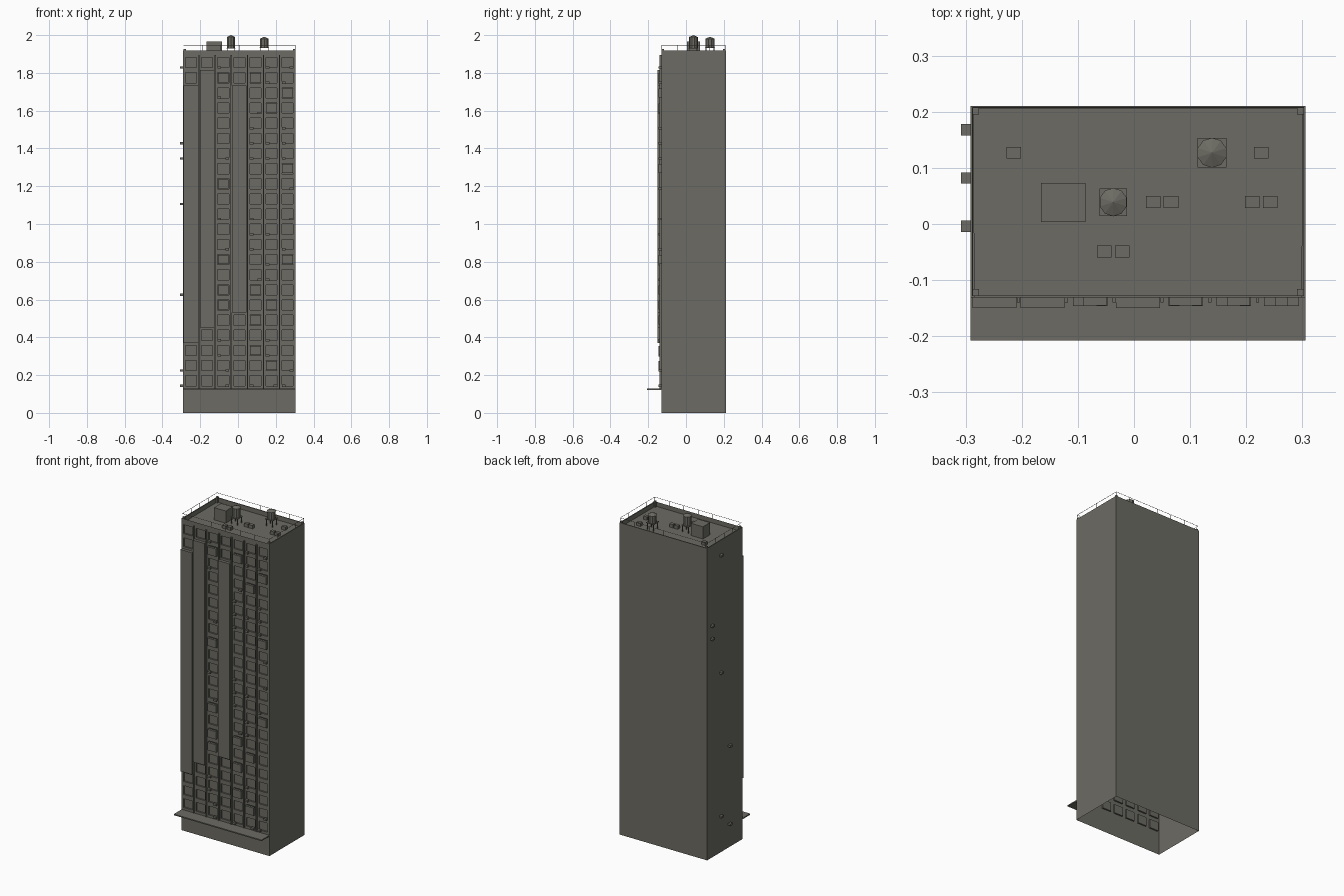
import bpy, bmesh, math
from mathutils import Matrix, Vector

if "Cube" in bpy.data.objects:
    bpy.data.objects.remove(bpy.data.objects["Cube"])

X0, X1, Y0, Y1 = -0.291, 0.3054, -0.131, 0.2105
TOP, ROOF = 1.918, 1.89
BASE, FLOOR, FLOORS, BAYS = 0.13, 0.0802, 22, 7
BAY = (X1 - X0) / BAYS

concrete = bpy.data.materials.new("dark_concrete")
concrete.diffuse_color = (0.15, 0.146, 0.125, 1)
concrete.use_nodes = True
concrete.node_tree.nodes["Principled BSDF"].inputs["Base Color"].default_value = concrete.diffuse_color


def finish(bm, name):
    me = bpy.data.meshes.new(name)
    bm.to_mesh(me)
    bm.free()
    me.materials.append(concrete)
    ob = bpy.data.objects.new(name, me)
    bpy.context.collection.objects.link(ob)
    return ob


def box(bm, x0, x1, y0, y1, z0, z1):
    m = Matrix.Translation(((x0 + x1) / 2, (y0 + y1) / 2, (z0 + z1) / 2))
    m = m @ Matrix.Diagonal((x1 - x0, y1 - y0, z1 - z0, 1))
    return bmesh.ops.create_cube(bm, size=1, matrix=m)["verts"]


def boxes(name, items):
    bm = bmesh.new()
    for b in items:
        box(bm, *b)
    return finish(bm, name)


def bay_x(i):
    return X0 + BAY * (i + 0.5)


def floor_z(k):
    return BASE + FLOOR * (k + 0.5)


# Tower shell: open underneath and at the front, sunken roof inside a parapet
bm = bmesh.new()
box(bm, X0, X1, Y0, Y1, 0, TOP)
bm.normal_update()
bmesh.ops.delete(bm, geom=[f for f in bm.faces if f.normal.z < -.9 or f.normal.y < -.9],
                 context='FACES_ONLY')
roof = [f for f in bm.faces if f.normal.z > .9]
bmesh.ops.inset_region(bm, faces=roof, thickness=0.007)
r = bmesh.ops.extrude_discrete_faces(bm, faces=roof)
bmesh.ops.translate(bm, verts=r["faces"][0].verts, vec=(0, 0, ROOF - TOP))
finish(bm, "tower_shell")

# Enclosed shafts: bay -> first and last floor line
SHAFTS = {0: (3, 20), 1: (4, 21), 3: (5, 20)}

# Front wall with recessed windows
bm = bmesh.new()


def quad(x0, x1, z0, z1):
    return bm.faces.new([bm.verts.new((x, Y0, z)) for x, z in
                         ((x0, z0), (x1, z0), (x1, z1), (x0, z1))])


quad(X0, X1, 0, BASE)
quad(X0, X1, BASE + FLOOR * FLOORS, TOP)
cells = []
for i in range(BAYS):
    for k in range(FLOORS):
        f = quad(X0 + BAY * i, X0 + BAY * (i + 1), BASE + FLOOR * k, BASE + FLOOR * (k + 1))
        lo, hi = SHAFTS.get(i, (0, 0))
        if not lo <= k < hi:
            cells.append(f)
bm.normal_update()
bmesh.ops.inset_individual(bm, faces=cells, thickness=0.0185)
panes = bmesh.ops.extrude_discrete_faces(bm, faces=cells)["faces"]
bmesh.ops.translate(bm, verts=[v for f in panes for v in f.verts], vec=(0, 0.009, 0))
finish(bm, "front_wall")

# Vertical fins between bays
boxes("facade_fins", [(X0 + BAY * i - .003, X0 + BAY * i + .003, Y0 - .009, Y0,
                       BASE, BASE + FLOOR * FLOORS) for i in range(1, BAYS)])

# Tall shafts
boxes("enclosed_shafts", [(bay_x(i) - .039, bay_x(i) + .039, Y0 - .019, Y0,
                           BASE + FLOOR * lo, BASE + FLOOR * hi)
                          for i, (lo, hi) in SHAFTS.items()])

# Box windows in front of some panes
BOXED = {2: (20, 13, 8, 6, 5), 4: (20, 6, 4, 2), 5: (18, 5, 1), 6: (19, 14, 8)}
boxes("box_windows", [(bay_x(i) - .029, bay_x(i) + .029, Y0 - .014, Y0,
                       floor_z(k) - .024, floor_z(k) + .024)
                      for i, ks in BOXED.items() for k in ks])

# Cooling units below windows: bay -> (left floors, right floors)
UNITS = {2: ((21, 19, 11, 3, 2), (15, 9, 1, 0)),
         4: ((17, 16, 15, 11, 10, 9, 0), (18, 7)),
         5: ((21, 20, 16, 15, 10, 8, 7, 3, 2), (0,)),
         6: ((20, 17, 16, 15, 9, 0), (21, 13, 11, 1))}
items = []
for i, sides in UNITS.items():
    for s, ks in zip((-1, 1), sides):
        for k in ks:
            x, z = bay_x(i) + s * .021, BASE + FLOOR * k + .014
            items.append((x - .01, x + .01, Y0 - .015, Y0, z - .006, z + .006))
boxes("front_cooling_units", items)
boxes("side_cooling_units", [(-.308, X0, y - .01, y + .01, BASE + FLOOR * k + .008,
                              BASE + FLOOR * k + .02)
                             for k, y in ((21, .082), (16, .168), (15, .168), (12, .082),
                                          (6, -.004), (1, .082), (0, -.004))])

# Entrance canopy
boxes("canopy", [(X0, X1, -.2075, Y0, .121, .128)])

# Parapet corner blocks and railing
cx, cy = (X0 + .009, X1 - .009), (Y0 + .009, Y1 - .009)
boxes("parapet_corners", [(x - .006, x + .006, y - .006, y + .006, ROOF, TOP + .008)
                          for x in cx for y in cy])
items, t = [], .0007
rx, ry = (X0 + .003, X1 - .003), (Y0 + .003, Y1 - .003)
RAIL = TOP + .028
for y in ry:
    items.append((rx[0], rx[1], y - t, y + t, RAIL - t, RAIL + t))
    for n in range(7):
        x = rx[0] + (rx[1] - rx[0]) * n / 6
        items.append((x - t, x + t, y - t, y + t, TOP, RAIL))
for x in rx:
    items.append((x - t, x + t, ry[0], ry[1], RAIL - t, RAIL + t))
    for n in range(1, 4):
        y = ry[0] + (ry[1] - ry[0]) * n / 4
        items.append((x - t, x + t, y - t, y + t, TOP, RAIL))
boxes("railing", items)

# Stair hut and rooftop cooling boxes
boxes("stair_hut", [(-.166, -.086, .004, .073, ROOF, 1.965)])
boxes("roof_cooling_boxes", [(x - .013, x + .013, y - .0105, y + .0105, ROOF, ROOF + .02)
                             for x, y in ((-.214, .127), (.227, .127), (.034, .039),
                                          (.066, .039), (.211, .039), (.243, .039),
                                          (-.053, -.049), (-.021, -.049))])


# Water tanks on legged stands
def tank(name, x, y, r, z0, z1):
    bm = bmesh.new()
    for sx in (-1, 1):
        for sy in (-1, 1):
            px, py = x + sx * r * .8, y + sy * r * .8
            box(bm, px - .002, px + .002, py - .002, py + .002, ROOF, z0 - .004)
    box(bm, x - r, x + r, y - r, y + r, z0 - .004, z0)
    cone = z1 - .011
    bmesh.ops.create_cone(bm, cap_ends=True, segments=10, radius1=r * .95, radius2=r * .95,
                          depth=cone - z0, matrix=Matrix.Translation((x, y, (z0 + cone) / 2)))
    bmesh.ops.create_cone(bm, cap_ends=True, segments=10, radius1=r * 1.03, radius2=0,
                          depth=z1 - cone, matrix=Matrix.Translation((x, y, (z1 + cone) / 2)))
    finish(bm, name)


tank("water_tank_middle", -.037, .039, .0245, 1.932, 2.0)
tank("water_tank_rear", .139, .127, .026, 1.935, 1.991)
